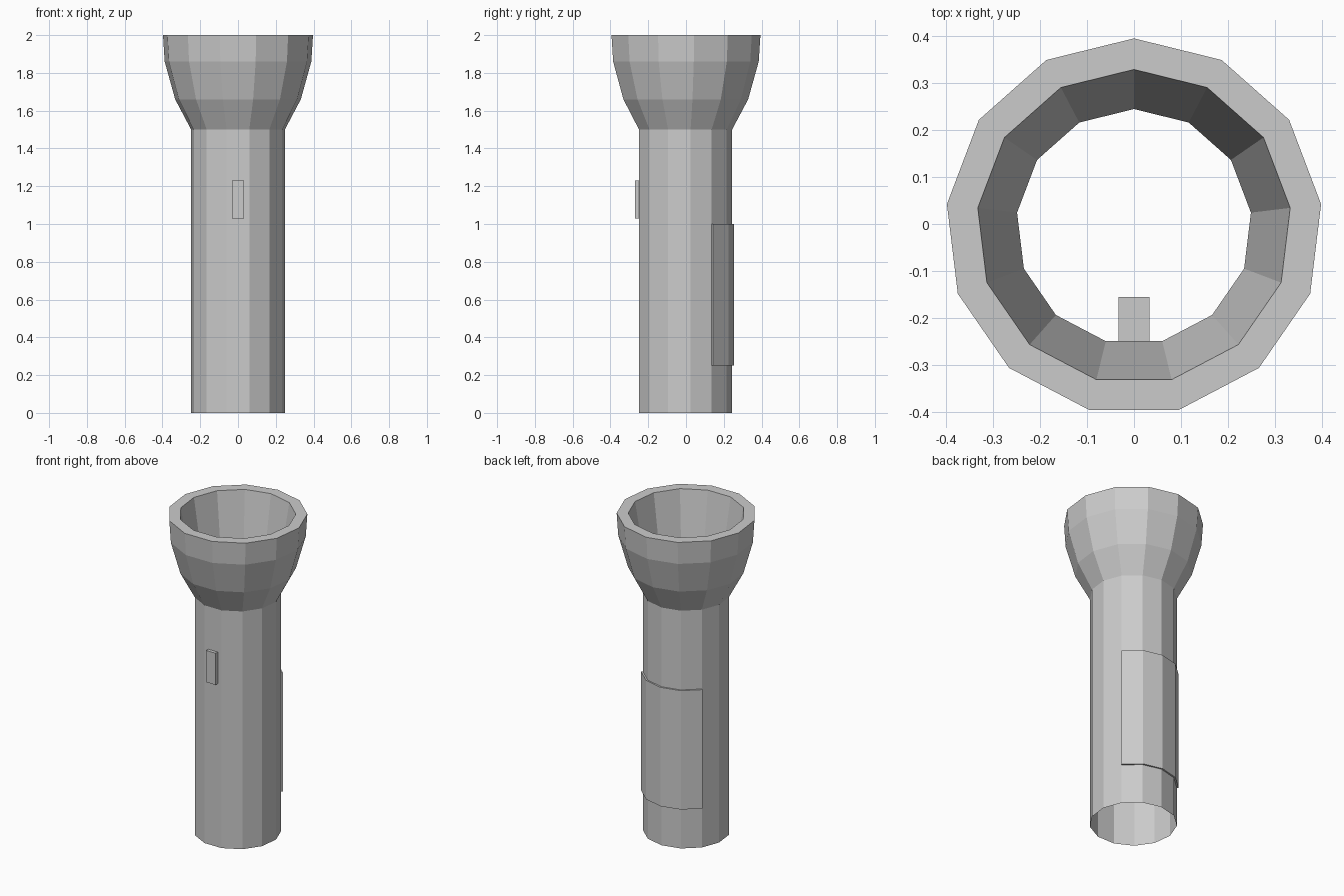
import bpy, bmesh
from math import cos, sin, tau, pi

if "Cube" in bpy.data.objects:
    bpy.data.objects.remove(bpy.data.objects["Cube"])

SIDES = 13
CY = -0.006  # centres the odd-sided outline on y = 0


def ring_point(r, z, k):
    a = pi / 2 + k * tau / SIDES
    return (r * cos(a), CY + r * sin(a), z)


def make_object(name, bm):
    mesh = bpy.data.meshes.new(name)
    bm.to_mesh(mesh)
    bm.free()
    obj = bpy.data.objects.new(name, mesh)
    bpy.context.collection.objects.link(obj)
    return obj


def lathe(name, profile):
    """Spin an open (radius, height) profile into a faceted shell."""
    bm = bmesh.new()
    rings = [[bm.verts.new(ring_point(r, z, k)) for k in range(SIDES)]
             for r, z in profile]
    for low, high in zip(rings, rings[1:]):
        for k in range(SIDES):
            n = (k + 1) % SIDES
            bm.faces.new((low[k], low[n], high[n], high[k]))
    return make_object(name, bm)


# Open tube handle
lathe("handle", [(0.25, 0), (0.25, 1.5)])

# Flared head: outer bowl, flat rim and inner reflector cone
lathe("head", [(0.25, 1.5), (0.335, 1.66), (0.391, 1.86), (0.4, 2.0),
               (0.334, 2.0), (0.25, 1.5)])

# Raised battery cover wrapping four facets at the back
bm = bmesh.new()
section = [(0.25, -2)] + [(0.26, k) for k in range(-2, 3)] + [(0.25, 2)]
low, high = [[bm.verts.new(ring_point(r, z, k)) for r, k in section]
             for z in (0.25, 1.0)]
for i in range(len(section) - 1):
    bm.faces.new((low[i], low[i + 1], high[i + 1], high[i]))
for row in (low, high):
    inner = [bm.verts.new(ring_point(0.25, row[0].co.z, k)) for k in range(-1, 2)]
    inside = [row[0]] + inner + [row[-1]]
    for i in range(4):
        bm.faces.new((inside[i], inside[i + 1], row[i + 2], row[i + 1]))
bmesh.ops.recalc_face_normals(bm, faces=bm.faces)
make_object("battery_cover", bm)

# Switch block passing through the front facet
bpy.ops.mesh.primitive_cube_add(size=1, location=(0, -0.2125, 1.13))
switch = bpy.context.object
switch.name = "switch"
switch.scale = (0.066, 0.115, 0.2)
